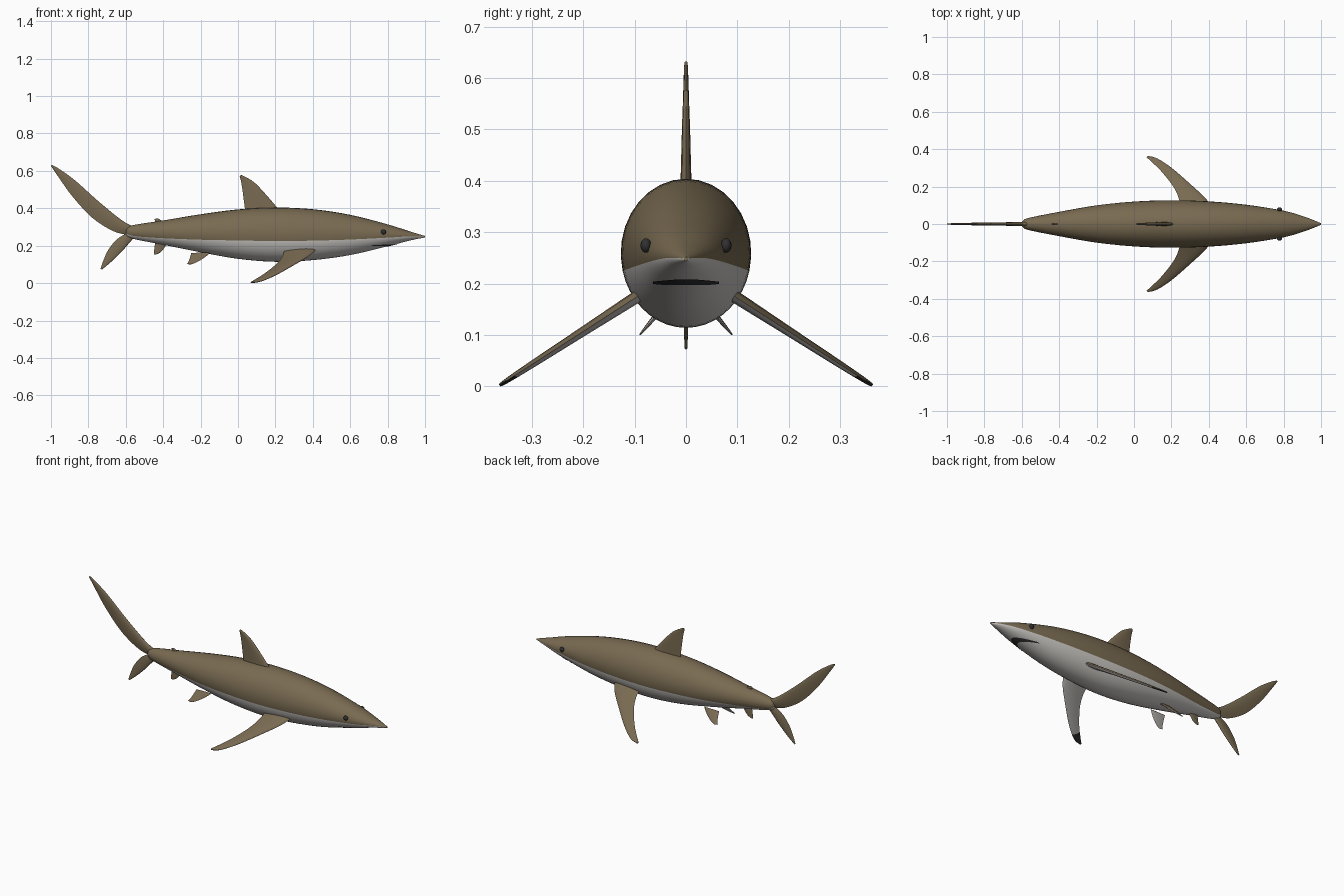
import bpy, bmesh, math
from mathutils import Vector

cube = bpy.data.objects.get("Cube")
if cube:
    bpy.data.objects.remove(cube, do_unlink=True)


def material(name, colour):
    mat = bpy.data.materials.new(name)
    mat.use_nodes = True
    mat.diffuse_color = (*colour, 1)
    mat.node_tree.nodes["Principled BSDF"].inputs["Base Color"].default_value = (*colour, 1)
    return mat


BROWN, PALE, DARK = range(3)
MATERIALS = [
    material("olive brown skin", (.19, .145, .083)),
    material("pale belly", (.6, .58, .55)),
    material("charcoal", (.03, .03, .03)),
]


def finish(name, bm, mirror=False, angle=50):
    """Turn a bmesh into a smooth shaded object, optionally mirrored left to right."""
    bmesh.ops.recalc_face_normals(bm, faces=bm.faces)
    mesh = bpy.data.meshes.new(name)
    bm.to_mesh(mesh)
    bm.free()
    for mat in MATERIALS:
        mesh.materials.append(mat)
    obj = bpy.data.objects.new(name, mesh)
    bpy.context.collection.objects.link(obj)
    bpy.ops.object.select_all(action="DESELECT")
    obj.select_set(True)
    bpy.context.view_layer.objects.active = obj
    bpy.ops.object.shade_smooth_by_angle(angle=math.radians(angle))
    if mirror:
        mod = obj.modifiers.new("mirror", "MIRROR")
        mod.use_axis = (False, True, False)
    return obj


def smooth_rows(rows, steps):
    """Resample rows of numbers along a smooth curve through them."""
    rows = [Vector(row) for row in rows]
    last = len(rows) - 1
    result = []
    for i in range(last):
        a, b, c, d = (rows[min(max(i + k, 0), last)] for k in (-1, 0, 1, 2))
        for step in range(steps):
            t = step / steps
            result.append(b + (c - a) * (t / 2)
                          + (a * 2 - b * 5 + c * 4 - d) * (t * t / 2)
                          + (b * 3 - a - c * 3 + d) * (t ** 3 / 2))
    return result + [rows[last]]


def loft(bm, rings):
    """Skin closed rings and cap both ends; returns the faces of each band."""
    loops = [[bm.verts.new(p) for p in ring] for ring in rings]
    count = len(loops[0])
    bands = []
    for a, b in zip(loops, loops[1:]):
        bands.append([bm.faces.new((a[j], a[(j + 1) % count], b[(j + 1) % count], b[j]))
                      for j in range(count)])
    caps = [bm.faces.new(loops[0]), bm.faces.new(loops[-1])]
    return bands, caps


# Body stations: x, top, bottom, half width, height of the colour line
STATIONS = smooth_rows([
    (-.6, .285, .262, .008, .27),
    (-.585, .302, .245, .025, .26),
    (-.54, .314, .232, .038, .25),
    (-.4, .335, .205, .065, .24),
    (-.2, .368, .165, .1, .232),
    (0, .394, .13, .12, .228),
    (.2, .404, .114, .127, .225),
    (.4, .395, .123, .121, .227),
    (.6, .365, .15, .103, .233),
    (.8, .314, .197, .071, .243),
    (.92, .276, .228, .036, .25),
    (1, .252, .244, .004, .249),
], 5)
HALF = 18


def body_ring(station):
    x, top, bottom, width, line = station
    mid, tall = (top + bottom) / 2, (top - bottom) / 2
    start = math.asin(max(-.9, min(.9, (line - mid) / tall)))
    back = math.pi - 2 * start
    under = math.pi + 2 * start
    angles = [start + back * j / HALF for j in range(HALF)]
    angles += [math.pi - start + under * j / HALF for j in range(HALF)]
    return [(x, width * math.cos(a), mid + tall * math.sin(a)) for a in angles]


bm = bmesh.new()
bands, caps = loft(bm, [body_ring(s) for s in STATIONS])
for band in bands:
    for face in band[HALF:]:
        face.material_index = PALE
finish("body", bm, angle=70)


def station_at(x):
    for a, b in zip(STATIONS, STATIONS[1:]):
        if a[0] <= x <= b[0]:
            return a.lerp(b, (x - a[0]) / (b[0] - a[0]))
    return STATIONS[-1]


# Mouth: a thin crescent following the underside of the snout
bm = bmesh.new()
COLS, ROWS = 16, 4
grid = []
for i in range(COLS + 1):
    u = 2 * i / COLS - 1
    column = []
    for j in range(ROWS + 1):
        x = .83 - .11 * u * u + (j / ROWS - .5) * (.045 - .03 * u * u)
        _, top, bottom, width, _ = station_at(x)
        y = .064 * u
        drop = math.sqrt(max(0, 1 - (y / width) ** 2)) * (top - bottom) / 2
        column.append(bm.verts.new((x, y, (top + bottom) / 2 - drop - .002)))
    grid.append(column)
for a, b in zip(grid, grid[1:]):
    for j in range(ROWS):
        bm.faces.new((a[j], b[j], b[j + 1], a[j + 1])).material_index = DARK
finish("mouth", bm)

# Eyes
bm = bmesh.new()
bmesh.ops.create_uvsphere(bm, u_segments=16, v_segments=10, radius=.014)
bmesh.ops.scale(bm, vec=(1, .75, 1), verts=bm.verts)
bmesh.ops.translate(bm, vec=(.778, .078, .274), verts=bm.verts)
for face in bm.faces:
    face.material_index = DARK
finish("eyes", bm, mirror=True)


def fin(name, edges, thick, origin=0, span=(0, 0, 1), paired=False, tip=1):
    """Loft a fin from (lead x, lead span, trail x, trail span) stations."""
    span = Vector(span)
    normal = span.cross(Vector((1, 0, 0))).normalized()
    chord = [0, .04, .13, .3, .5, .75, 1]
    stations = smooth_rows(edges, 5)
    rings = []
    for i, (lx, ls, tx, ts) in enumerate(stations):
        half = thick * (1 - .75 * i / (len(stations) - 1))
        lead = Vector((lx, 0, origin)) + span * ls
        trail = Vector((tx, 0, origin)) + span * ts
        profile = [(c, half * 2.6 * math.sqrt(c) * (1 - c)) for c in chord]
        outline = profile + [(c, -h) for c, h in profile[-2:0:-1]]
        rings.append([lead.lerp(trail, c) + normal * h for c, h in outline])
    bm = bmesh.new()
    bands, caps = loft(bm, rings)
    bmesh.ops.recalc_face_normals(bm, faces=bm.faces)
    if paired:
        for i, band in enumerate(bands):
            for face in band:
                if face.normal.z < 0:
                    face.material_index = DARK if i >= tip * len(bands) else PALE
    finish(name, bm, mirror=paired)


# Fins on the centre line
fin("dorsal_fin", [(.23, .38, .04, .38), (.2, .415, .034, .42), (.14, .484, .025, .49),
                   (.085, .54, .017, .54), (.03, .573, .01, .567), (.016, .577, .009, .573)], .012)
fin("second_dorsal_fin", [(-.39, .32, -.44, .315), (-.415, .338, -.443, .332),
                          (-.43, .346, -.447, .343)], .005)
fin("anal_fin", [(-.37, .23, -.44, .23), (-.39, .195, -.446, .195),
                 (-.41, .168, -.449, .168), (-.435, .154, -.45, .154)], .006)
fin("tail_upper_lobe", [(-.555, .3, -.57, .255), (-.62, .335, -.665, .277),
                        (-.74, .432, -.78, .35), (-.87, .548, -.885, .463),
                        (-.955, .61, -.955, .56), (-.995, .632, -1, .626)], .012)
fin("tail_lower_lobe", [(-.55, .25, -.59, .27), (-.585, .21, -.65, .232),
                        (-.625, .165, -.695, .175), (-.68, .112, -.718, .125),
                        (-.728, .072, -.735, .077)], .01)

# Paired fins, pale below
fin("pectoral_fins", [(.43, .07, .25, .07), (.385, .135, .24, .135), (.305, .21, .21, .2),
                      (.205, .297, .15, .277), (.125, .35, .1, .327), (.075, .363, .067, .357)],
    .013, origin=.236, span=(0, 1, -.645), paired=True, tip=.72)
fin("pelvic_fins", [(-.15, .04, -.25, .04), (-.185, .063, -.258, .063),
                    (-.22, .08, -.266, .08), (-.25, .09, -.273, .088)],
    .006, origin=.208, span=(0, 1, -1.2), paired=True)
